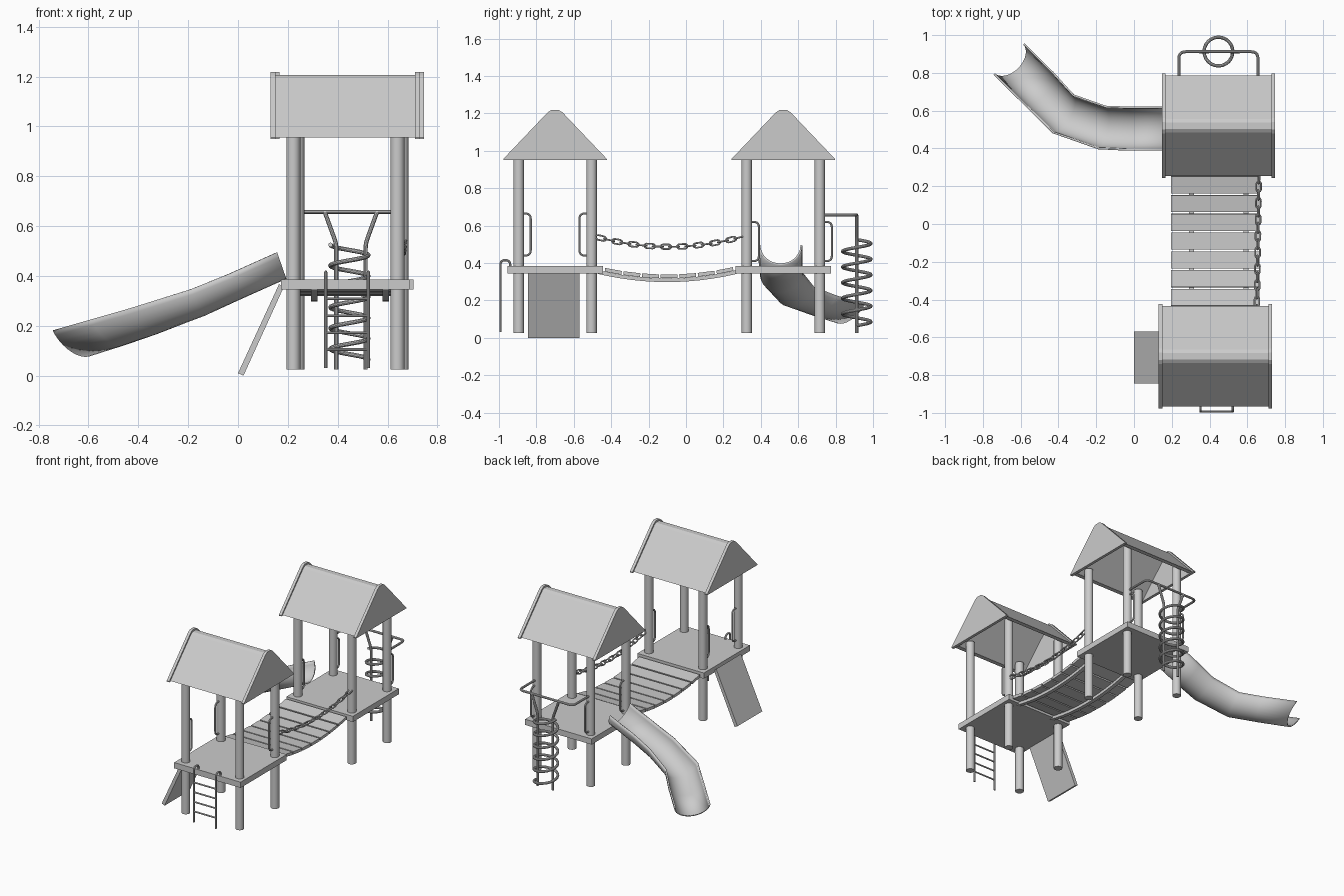
import bpy, bmesh
from math import pi, sin, cos, atan2, hypot
from mathutils import Vector

if "Cube" in bpy.data.objects:
    bpy.data.objects.remove(bpy.data.objects["Cube"])


def mesh_obj(name, verts, faces, smooth=False):
    me = bpy.data.meshes.new(name)
    me.from_pydata(verts, [], faces)
    bm = bmesh.new()
    bm.from_mesh(me)
    bmesh.ops.recalc_face_normals(bm, faces=bm.faces)
    bm.to_mesh(me)
    bm.free()
    if smooth:
        for p in me.polygons:
            p.use_smooth = True
    ob = bpy.data.objects.new(name, me)
    bpy.context.collection.objects.link(ob)
    return ob


def box(name, lo, hi):
    c = [(a + b) / 2 for a, b in zip(lo, hi)]
    bpy.ops.mesh.primitive_cube_add(size=1, location=c)
    ob = bpy.context.object
    ob.name = name
    ob.scale = [b - a for a, b in zip(lo, hi)]
    return ob


def extrude_x(name, prof, x0, x1):
    """Closed (y, z) profile extruded along x."""
    n = len(prof)
    v = [(x, y, z) for x in (x0, x1) for y, z in prof]
    f = [list(range(n)), list(range(n, 2 * n))]
    f += [[i, (i + 1) % n, n + (i + 1) % n, n + i] for i in range(n)]
    return mesh_obj(name, v, f)


def tube(name, pts, r, cyclic=False, res=3):
    cu = bpy.data.curves.new(name, 'CURVE')
    cu.dimensions = '3D'
    cu.bevel_depth = r
    cu.bevel_resolution = res
    cu.use_fill_caps = True
    sp = cu.splines.new('POLY')
    sp.points.add(len(pts) - 1)
    for p, q in zip(sp.points, pts):
        p.co = (*q, 1)
    sp.use_cyclic_u = cyclic
    sp.use_smooth = True
    ob = bpy.data.objects.new(name, cu)
    bpy.context.collection.objects.link(ob)
    bpy.ops.object.select_all(action='DESELECT')
    ob.select_set(True)
    bpy.context.view_layer.objects.active = ob
    bpy.ops.object.convert(target='MESH')
    bpy.ops.object.shade_smooth_by_angle()
    return ob


def rounded(pts, r, n=5):
    """Round the inner corners of a polyline."""
    pts = [Vector(p) for p in pts]
    out = [pts[0]]
    for a, b, c in zip(pts, pts[1:], pts[2:]):
        p, q = b + (a - b).normalized() * r, b + (c - b).normalized() * r
        for i in range(n + 1):
            t = i / n
            out.append(p * (1 - t) ** 2 + b * 2 * t * (1 - t) + q * t * t)
    return out + [pts[-1]]


def handle(name, x, y, d, z0, z1):
    tube(name, rounded([(x, y + d * .02, z0), (x, y + d * .065, z0),
                        (x, y + d * .065, z1), (x, y + d * .02, z1)], .03), .006)


def tower(name, cx, cy):
    # platform and posts
    box(name + "_platform", (cx - .258, cy - .255, .345), (cx + .258, cy + .255, .385))
    for sx in (-1, 1):
        for sy in (-1, 1):
            bpy.ops.mesh.primitive_cylinder_add(vertices=24, radius=.028, depth=.96,
                location=(cx + sx * .209, cy + sy * .195, .505))
            bpy.context.object.name = name + "_post"
            bpy.ops.object.shade_smooth_by_angle()
    # gable end boards
    gable = [(-.277, .95), (-.277, .956), (-.04, 1.205), (-.02, 1.218), (.02, 1.218),
             (.04, 1.205), (.277, .956), (.277, .95)]
    gable = [(cy + y, z) for y, z in gable]
    extrude_x(name + "_gable_left", gable, cx - .3, cx - .28)
    extrude_x(name + "_gable_right", gable, cx + .28, cx + .3)
    # hollow roof shell
    shell = [(-.265, .955), (-.035, 1.195), (-.018, 1.206), (.018, 1.206), (.035, 1.195),
             (.265, .955), (.235, .955), (.02, 1.175), (-.02, 1.175), (-.235, .955)]
    extrude_x(name + "_roof", [(cy + y, z) for y, z in shell], cx - .281, cx + .281)


FX, FY, BX, BY = .431, -.7, .447, .52
tower("front_tower", FX, FY)
tower("back_tower", BX, BY)

# grab handles
handle("ramp_handle", FX - .209, FY - .195, 1, .44, .665)
handle("ramp_handle", FX - .209, FY + .195, -1, .44, .665)
handle("bridge_handle", FX + .209, FY + .195, -1, .44, .665)
handle("slide_handle", BX - .209, BY - .195, 1, .41, .62)
for s in (-1, 1):
    handle("climber_handle", BX + s * .209, BY + .195, 1, .41, .62)


# sagging bridge: planks on two beams
def sag(y):
    t = (y + .1) / .355
    return .318 + .04 * t * t


N = 7
for i in range(N):
    y = .208 - i * .0995
    ob = box("bridge_plank", (.195, y - .045, sag(y) + .001), (.665, y + .045, sag(y) + .021))
    ob.rotation_euler.x = atan2(sag(y + .04) - sag(y - .04), .08)
ys = [-.47 + .74 * i / 12 for i in range(13)]
beam = [(y, sag(y)) for y in ys] + [(y, sag(y) - .02) for y in reversed(ys)]
for x in (.305, .592):
    extrude_x("bridge_beam", beam, x - .013, x + .013)


# chain of alternating links
def chain_z(y):
    t = (y + .09) / .385
    return .487 + .052 * t * t


for i in range(18):
    y = -.455 + i * .0435
    a = atan2(chain_z(y + .02) - chain_z(y - .02), .04)
    pts = []
    for k in range(16):
        w = 2 * pi * k / 16
        u = .017 * cos(w) + (.011 if cos(w) > 0 else -.011)
        v = .013 * sin(w)
        h, s = (v, 0) if i % 2 else (.25 * v, .97 * v)
        pts.append((.65 + .012 * i / 18 + h, y + u * cos(a) - s * sin(a),
                    chain_z(y) + u * sin(a) + s * cos(a)))
    tube("chain_link", pts, .0048, True, 2)

# hooked ladder
for x in (.352, .523):
    tube("ladder_rail", rounded([(x, -.992, .03), (x, -.992, .415), (x, -.94, .415),
                                 (x, -.94, .38)], .025), .0065)
for z in (.105, .172, .24, .308):
    tube("ladder_rung", [(.352, -.992, z), (.523, -.992, z)], .0055)

# ramp board
ramp = mesh_obj("ramp", [(x, y, z) for y in (-.845, -.57) for x, z in
                ((0, .01), (.022, 0), (.182, .352), (.165, .368))],
                [(0, 1, 2, 3), (4, 5, 6, 7), (0, 1, 5, 4), (1, 2, 6, 5), (2, 3, 7, 6), (3, 0, 4, 7)])

# spiral climber: frame, two bent poles and a coil
PY = .912
tube("climber_frame", rounded([(BX - .209, BY + .2, .657), (BX - .209, PY, .657),
                               (BX + .209, PY, .657), (BX + .209, BY + .2, .657)], .035), .008)
for s in (-1, 1):
    tube("climber_pole", rounded([(.453 + s * .105, PY, .657), (.453 + s * .059, PY, .53),
                                  (.453 + s * .059, PY, .025)], .02), .009)
coil = []
for i in range(24 * 5 + 13):
    w = 2 * pi * i / 24
    coil.append((.447 + .076 * cos(w), .913 + .076 * sin(w), .065 + .46 * i / 132))
tube("climber_coil", coil, .009)

# curved slide trough: bottom centre, rim lean along travel
path = [(.192, .505, .393, .035), (.0, .505, .307, .035), (-.135, .505, .245, .035),
        (-.335, .562, .17, .045), (-.47, .685, .125, .05), (-.612, .825, .08, .07)]
M = 16
verts, faces = [], []
for i, (x, y, z, lean) in enumerate(path):
    a, b = path[max(i - 1, 0)], path[min(i + 1, len(path) - 1)]
    dx, dy = b[0] - a[0], b[1] - a[1]
    l = hypot(dx, dy)
    dx, dy = dx / l, dy / l
    for k in range(M + 1):
        w = pi * k / M
        side, up = -.112 * cos(w), 1 - sin(w)
        verts.append((x + dx * lean * up - dy * side, y + dy * lean * up + dx * side, z + .102 * up))
for i in range(len(path) - 1):
    for k in range(M):
        p = i * (M + 1) + k
        faces.append((p, p + 1, p + M + 2, p + M + 1))
slide = mesh_obj("slide", verts, faces, True)
m = slide.modifiers.new("thickness", 'SOLIDIFY')
m.thickness = .01
m.offset = 0
bpy.ops.object.select_all(action='DESELECT')
slide.select_set(True)
bpy.context.view_layer.objects.active = slide
bpy.ops.object.shade_smooth_by_angle()
